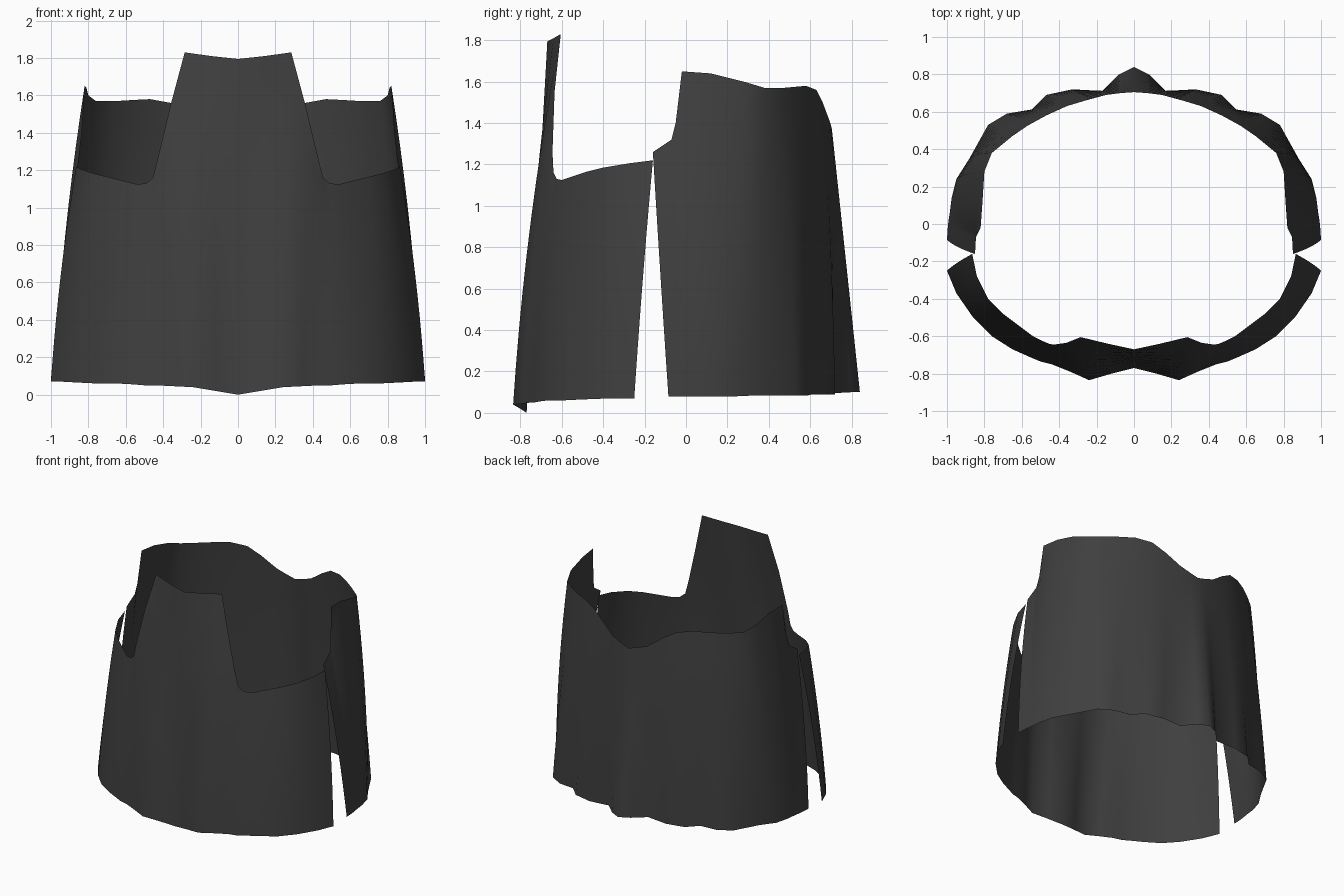
import bpy
import bmesh
from mathutils import Vector

default_cube = bpy.data.objects.get("Cube")
if default_cube:
    bpy.data.objects.remove(default_cube, do_unlink=True)

# Dark woven cloth
cloth = bpy.data.materials.new("dark_grey_cloth")
cloth_colour = (0.05, 0.05, 0.05, 1.0)
cloth.diffuse_color = cloth_colour
cloth.use_nodes = True
shader = cloth.node_tree.nodes["Principled BSDF"]
shader.inputs["Base Color"].default_value = cloth_colour
shader.inputs["Roughness"].default_value = 0.9


def column_points(hem, rim, bulge, rows):
    """Points up one strip of cloth, bowed outwards between hem and rim."""
    hem, rim = Vector(hem), Vector(rim)
    outward = Vector((hem.x, hem.y, 0)).normalized()
    points = []
    for row in range(rows + 1):
        t = row / rows
        bow = 4 * t * (1 - t) * bulge
        points.append(hem.lerp(rim, t) + outward * bow)
    return points


def cloth_panel(name, columns, rows=10):
    """Loft the left half of a hanging sheet and mirror it across x."""
    bm = bmesh.new()
    strips = []
    for hem, rim, bulge in columns:
        points = column_points(hem, rim, bulge, rows)
        strips.append([bm.verts.new(point) for point in points])
    for strip, following in zip(strips, strips[1:]):
        for row in range(rows):
            bm.faces.new((strip[row], following[row],
                          following[row + 1], strip[row + 1]))
    bmesh.ops.recalc_face_normals(bm, faces=bm.faces)
    # Turn the sheet so that its outer side faces away from the centre
    facing = sum(face.normal.dot(face.calc_center_median()) for face in bm.faces)
    if facing < 0:
        bmesh.ops.reverse_faces(bm, faces=bm.faces)
    mesh = bpy.data.meshes.new(name)
    bm.to_mesh(mesh)
    bm.free()
    mesh.materials.append(cloth)
    panel = bpy.data.objects.new(name, mesh)
    bpy.context.collection.objects.link(panel)

    mirror = panel.modifiers.new("mirror", "MIRROR")
    mirror.use_axis[0] = True
    mirror.use_clip = True
    mirror.merge_threshold = 0.001

    bpy.ops.object.select_all(action="DESELECT")
    panel.select_set(True)
    bpy.context.view_layer.objects.active = panel
    bpy.ops.object.shade_smooth_by_angle(angle=1.0)
    return panel


# Front panel: tall bib in the middle, low rim out to the side slit
front_columns = [
    ((0, -.77, 0), (0, -.67, 1.795), 0),
    ((.12, -.80, .02), (.14, -.64, 1.81), .02),
    ((.24, -.835, .04), (.285, -.605, 1.83), .03),
    ((.34, -.79, .045), (.36, -.635, 1.55), .02),
    ((.44, -.75, .05), (.43, -.645, 1.26), .01),
    ((.5, -.735, .05), (.455, -.64, 1.16), .01),
    ((.56, -.71, .055), (.49, -.625, 1.13), .01),
    ((.65, -.67, .06), (.54, -.6, 1.125), .01),
    ((.76, -.6, .06), (.7, -.48, 1.165), .01),
    ((.86, -.5, .065), (.78, -.4, 1.185), .01),
    ((.95, -.37, .07), (.84, -.28, 1.205), .01),
    ((1, -.25, .07), (.865, -.16, 1.22), .015),
]
cloth_panel("front_panel", front_columns)

# Back panel: pleated hem, stepped edge at the slit, dipped rear rim
back_columns = [
    ((1, -.085, .08), (.85, -.16, 1.26), .015),
    ((.995, -.01, .08), (.845, -.07, 1.32), .015),
    ((.99, .03, .08), (.835, -.05, 1.4), .015),
    ((.985, .06, .08), (.82, -.02, 1.65), .02),
    ((.975, .14, .08), (.81, .12, 1.64), .02),
    ((.95, .24, .08), (.8, .28, 1.6), .02),
    ((.88, .35, .085), (.76, .38, 1.57), .02),
    ((.78, .53, .085), (.65, .47, 1.57), .01),
    ((.68, .59, .085), (.57, .525, 1.575), .01),
    ((.55, .61, .09), (.47, .58, 1.58), .02),
    ((.47, .69, .09), (.36, .63, 1.56), .005),
    ((.33, .72, .09), (.26, .66, 1.5), .01),
    ((.17, .71, .095), (.15, .69, 1.42), .01),
    ((.08, .8, .1), (.07, .7, 1.39), 0),
    ((0, .84, .1), (0, .705, 1.37), 0),
]
cloth_panel("back_panel", back_columns)
